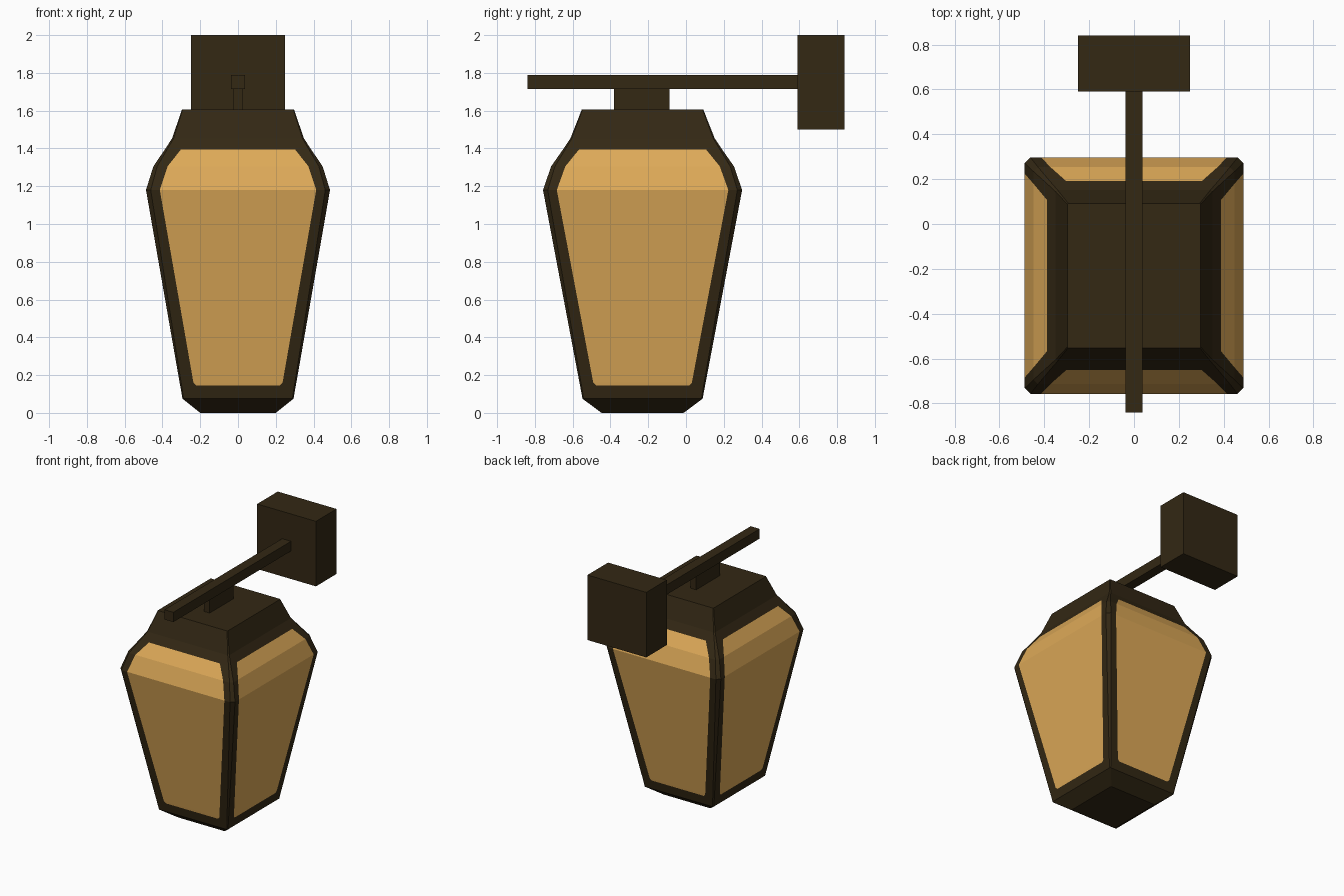
import bpy, bmesh

if "Cube" in bpy.data.objects:
    bpy.data.objects.remove(bpy.data.objects["Cube"])


def material(name, rgb):
    m = bpy.data.materials.new(name)
    m.diffuse_color = (*rgb, 1)
    m.use_nodes = True
    m.node_tree.nodes["Principled BSDF"].inputs["Base Color"].default_value = m.diffuse_color
    return m


IRON = material("dark bronze", (0.033, 0.021, 0.007))
GLASS = material("amber glass", (0.73, 0.40, 0.098))


def finish(name, bm, mats):
    bmesh.ops.recalc_face_normals(bm, faces=bm.faces)
    me = bpy.data.meshes.new(name)
    bm.to_mesh(me)
    bm.free()
    for m in mats:
        me.materials.append(m)
    ob = bpy.data.objects.new(name, me)
    bpy.context.collection.objects.link(ob)
    return ob


def box(name, x, y, z):
    """Box from (min, max) ranges on each axis."""
    bm = bmesh.new()
    bmesh.ops.create_cube(bm, size=1)
    for v in bm.verts:
        v.co = [r[0] if c < 0 else r[1] for c, r in zip(v.co, (x, y, z))]
    return finish(name, bm, [IRON])


# Lantern profile: height, half width, half depth, corner cut, frame width
CY = -0.23
PROFILE = [
    (0.0, 0.20, 0.217, 0.004, 0.07),
    (0.075, 0.294, 0.318, 0.006, 0.075),
    (0.145, 0.306, 0.331, 0.008, 0.085),
    (0.16, 0.309, 0.334, 0.008, 0.073),
    (1.18, 0.487, 0.527, 0.025, 0.073),
    (1.305, 0.448, 0.484, 0.020, 0.075),
    (1.395, 0.387, 0.421, 0.012, 0.085),
    (1.453, 0.349, 0.382, 0.008, 0.07),
    (1.605, 0.297, 0.322, 0.004, 0.07),
]


def ring(z, hx, hy, c, f):
    """Four sides; each has two cut corners and the two glass edges."""
    pts = []
    for side in range(4):
        d, w = (hy, hx) if side % 2 == 0 else (hx, hy)
        for t in (-w + c, -w + f, w - f, w - c):
            x, y = [(t, -d), (d, t), (-t, d), (-d, -t)][side]
            pts.append((x, y + CY, z))
    return pts


# Lantern body: framed loft with glass faces in the middle of each side
bm = bmesh.new()
rings = [[bm.verts.new(p) for p in ring(*row)] for row in PROFILE]
bm.faces.new(rings[0])
bm.faces.new(rings[-1])
for i in range(len(rings) - 1):
    a, b = rings[i], rings[i + 1]
    for j in range(16):
        k = (j + 1) % 16
        face = bm.faces.new((a[j], a[k], b[k], b[j]))
        if j % 4 == 1 and 2 <= i <= 5:
            face.material_index = 1
finish("lantern_body", bm, [IRON, GLASS])

# Hanger, bracket arm and wall mount
box("hanger", (-0.025, 0.025), (-0.38, -0.088), (1.6, 1.72))
box("bracket_arm", (-0.038, 0.038), (-0.84, 0.6), (1.715, 1.79))
box("wall_mount", (-0.25, 0.25), (0.59, 0.84), (1.5, 2.0))
